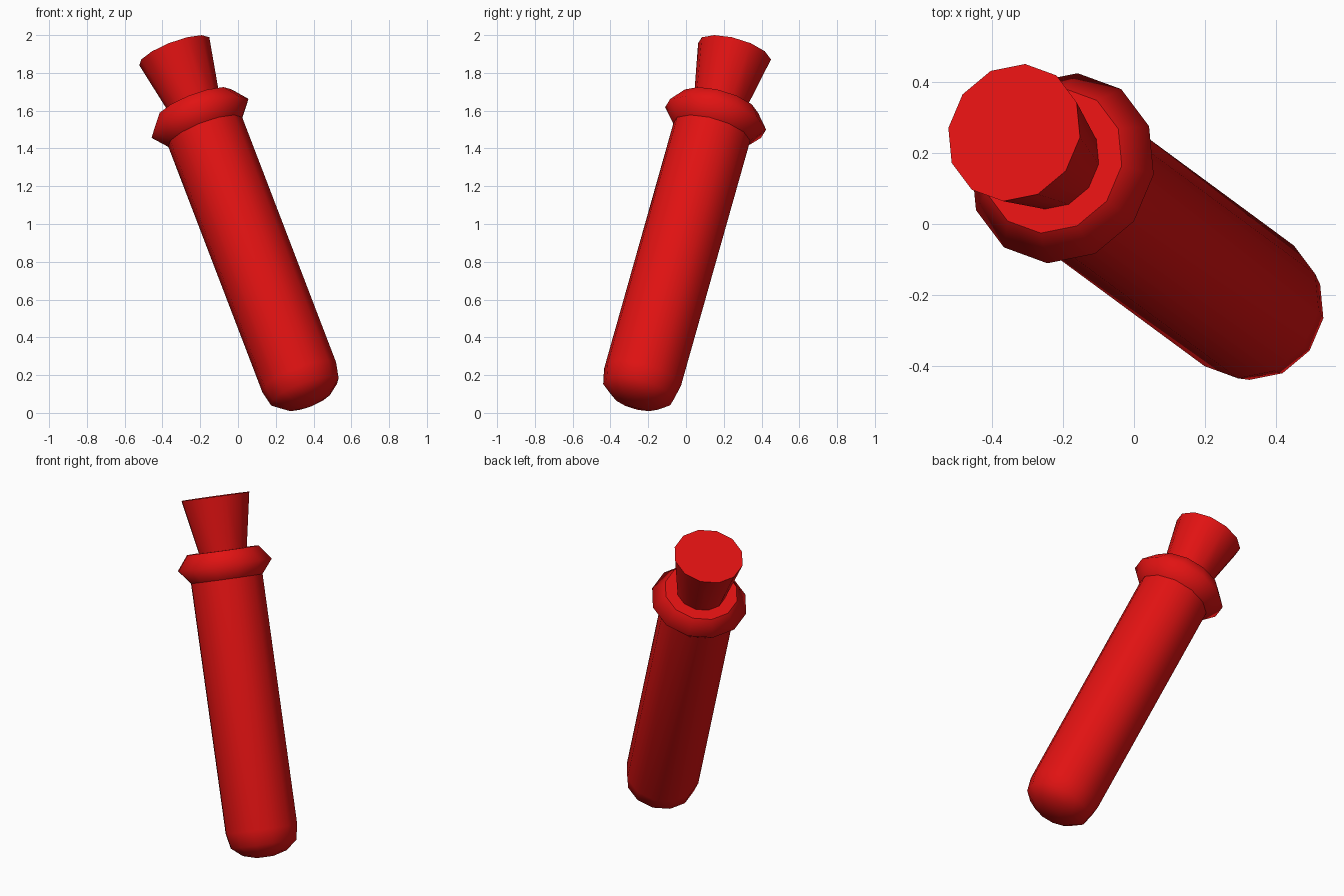
import bpy, bmesh, math
from mathutils import Vector, Matrix

if "Cube" in bpy.data.objects:
    bpy.data.objects.remove(bpy.data.objects["Cube"])

SIDES = 12
red = bpy.data.materials.new("red")
red.diffuse_color = (0.75, 0.006, 0.006, 1)
red.use_nodes = True
red.node_tree.nodes["Principled BSDF"].inputs["Base Color"].default_value = red.diffuse_color

# Tilted frame: w runs up the tube, u points at a corner of the 12-gon
top = Vector((-0.337, 0.257, 1.914))
w = Vector((-0.346, 0.255, 0.903)).normalized()
u = Vector((0.031, 0.195, -0.043))
u = (u - w * u.dot(w)).normalized()
v = w.cross(u)
frame = Matrix((u, v, w)).transposed().to_4x4()
frame.translation = top


def lathe(name, profile, cap_top=False, cap_bottom=False):
    """Spin (radius, distance below the top) points, listed top to bottom."""
    bm = bmesh.new()
    rings = []
    for r, t in profile:
        rings.append([bm.verts.new((r * math.cos(2 * math.pi * i / SIDES),
                                    r * math.sin(2 * math.pi * i / SIDES), -t))
                      for i in range(SIDES)])
    for a, b in zip(rings, rings[1:]):
        for i in range(SIDES):
            j = (i + 1) % SIDES
            bm.faces.new((a[i], b[i], b[j], a[j])).smooth = True
    if cap_top:
        bm.faces.new(rings[0]).smooth = False
    if cap_bottom:
        bm.faces.new(rings[-1][::-1]).smooth = True
    mesh = bpy.data.meshes.new(name)
    bm.to_mesh(mesh)
    bm.free()
    mesh.materials.append(red)
    obj = bpy.data.objects.new(name, mesh)
    obj.matrix_world = frame
    bpy.context.collection.objects.link(obj)
    return obj


# Flared stopper
lathe("stopper", [(0.20, 0.0), (0.141, 0.31)], cap_top=True)
# Collar around the mouth
lathe("collar", [(0.211, 0.31), (0.277, 0.393), (0.211, 0.473)], cap_top=True)
# Tube with rounded bottom
lathe("tube", [(0.211, 0.473), (0.211, 1.911), (0.193, 1.997),
               (0.13, 2.048), (0.05, 2.07)], cap_bottom=True)
